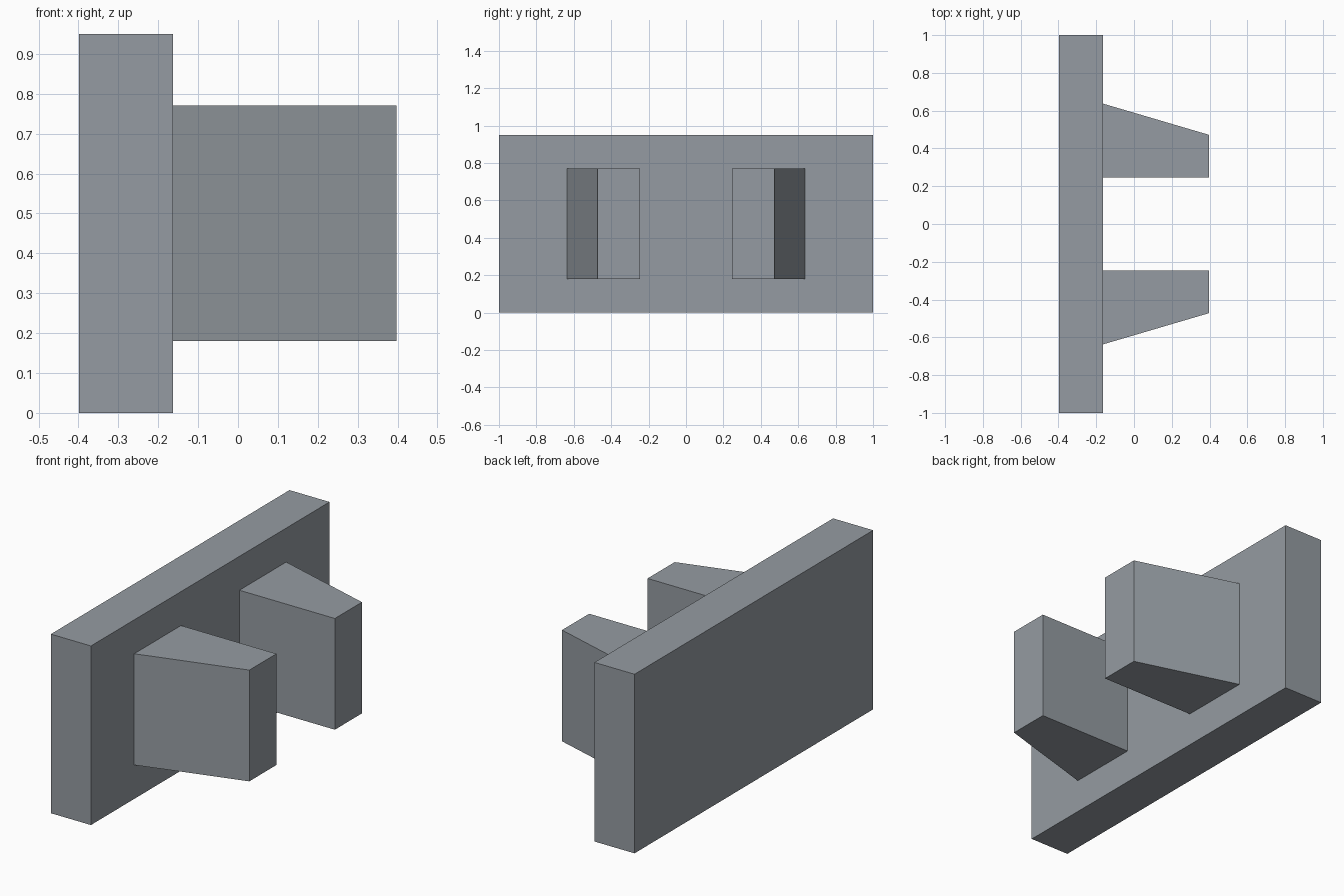
import bpy, bmesh

if "Cube" in bpy.data.objects:
    bpy.data.objects.remove(bpy.data.objects["Cube"])

grey = bpy.data.materials.new("slate grey")
grey.diffuse_color = (0.30, 0.33, 0.36, 1)
grey.use_nodes = True
grey.node_tree.nodes["Principled BSDF"].inputs["Base Color"].default_value = grey.diffuse_color


def prism(name, outline, z0, z1):
    """Extrude a flat outline (x, y) from z0 up to z1."""
    bm = bmesh.new()
    face = bm.faces.new([bm.verts.new((x, y, z0)) for x, y in outline])
    top = bmesh.ops.extrude_face_region(bm, geom=[face])["geom"]
    bmesh.ops.translate(bm, vec=(0, 0, z1 - z0),
                        verts=[v for v in top if isinstance(v, bmesh.types.BMVert)])
    bmesh.ops.recalc_face_normals(bm, faces=bm.faces)
    mesh = bpy.data.meshes.new(name)
    bm.to_mesh(mesh)
    bm.free()
    mesh.materials.append(grey)
    obj = bpy.data.objects.new(name, mesh)
    bpy.context.collection.objects.link(obj)
    return obj


BACK, FACE, TIP = -0.398, -0.163, 0.397

# Upright plate
prism("wall_plate", [(BACK, -1), (FACE, -1), (FACE, 1), (BACK, 1)], 0, 0.95)

# Two mirrored prongs, tapered on their outer sides
for name, s in (("front_prong", -1), ("back_prong", 1)):
    prism(name, [(FACE, s * 0.245), (TIP, s * 0.245),
                 (TIP, s * 0.472), (FACE, s * 0.637)], 0.18, 0.77)
